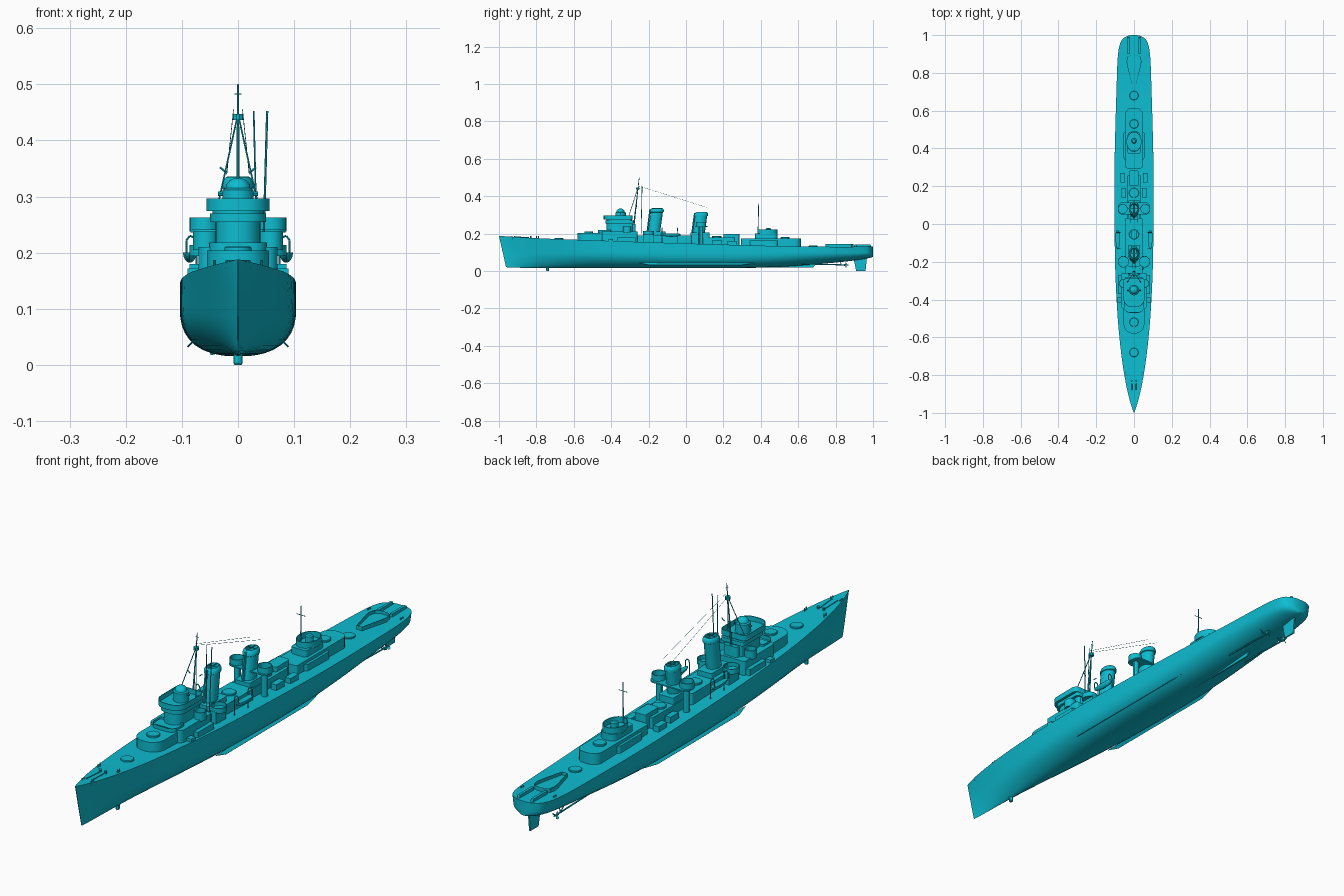
import bpy, bmesh, math
from mathutils import Vector

if "Cube" in bpy.data.objects:
    bpy.data.objects.remove(bpy.data.objects["Cube"])

mat = bpy.data.materials.new("ship_teal")
mat.diffuse_color = (0.004, 0.51, 0.64, 1)
mat.use_nodes = True
mat.node_tree.nodes["Principled BSDF"].inputs["Base Color"].default_value = mat.diffuse_color


def add(name, verts, faces):
    me = bpy.data.meshes.new(name)
    me.from_pydata([tuple(v) for v in verts], [], faces)
    bm = bmesh.new()
    bm.from_mesh(me)
    bmesh.ops.recalc_face_normals(bm, faces=bm.faces)
    bm.to_mesh(me)
    bm.free()
    me.materials.append(mat)
    ob = bpy.data.objects.new(name, me)
    bpy.context.collection.objects.link(ob)
    return ob


def loft(name, rings):
    """Join closed rings of equal length and cap both ends."""
    n = len(rings[0])
    verts = [p for r in rings for p in r]
    faces = [(k * n + i, k * n + (i + 1) % n, (k + 1) * n + (i + 1) % n, (k + 1) * n + i)
             for k in range(len(rings) - 1) for i in range(n)]
    faces += [tuple(range(n)), tuple(range(len(verts) - n, len(verts)))]
    return add(name, verts, faces)


def lathe(name, x, y, prof, seg=20, rake=0.0, sy=1.0):
    """Turned shape from (radius, z) pairs; rake leans it aft, sy stretches it along the ship."""
    z0 = prof[0][1]
    return loft(name, [[(x + r * math.cos(a), y + rake * (z - z0) + sy * r * math.sin(a), z)
                        for a in (2 * math.pi * i / seg for i in range(seg))] for r, z in prof])


def tub(name, x, y, z0, z1, r, sy=1.0, t=0.003, floor=0.004):
    return lathe(name, x, y, [(r, z0), (r, z1), (r - t, z1), (r - t, z0 + floor)], 24, 0, sy)


def plan(y0, y1, w, rf, ra, d=0.0):
    """Rounded plan outline; rf and ra are the lengths of the rounded front and back corners."""
    pts = []
    for sx, yc, r, a0 in ((1, y0 + rf, rf, -90), (1, y1 - ra, ra, 0), (-1, y1 - ra, ra, 90), (-1, y0 + rf, rf, 180)):
        for i in range(6):
            a = math.radians(a0 + 18 * i)
            q = min(r, w * 0.98)
            s = (r - d) / r
            pts.append((sx * (w - q) + q * math.cos(a) * (1 - d / w), yc + r * s * math.sin(a)))
    return pts


def house(name, y0, y1, w, z0, z1, rf=0.008, ra=0.008):
    o = plan(y0, y1, w, rf, ra)
    return loft(name, [[(x, y, z) for x, y in o] for z in (z0, z1)])


def walled(name, y0, y1, w, z0, z1, rf, ra, t=0.003, floor=0.003):
    o, i = plan(y0, y1, w, rf, ra), plan(y0, y1, w, rf, ra, t)
    return loft(name, [[(x, y, z) for x, y in p] for p, z in ((o, z0), (o, z1), (i, z1), (i, z0 + floor))])


def prism(name, pts, x0, x1):
    """Side profile of (y, z) points extruded across x."""
    return loft(name, [[(x, y, z) for y, z in pts] for x in (x0, x1)])


def rod(name, a, b, r, seg=8, r2=None):
    a, b = Vector(a), Vector(b)
    q = (b - a).to_track_quat('Z', 'Y')
    ring = [Vector((math.cos(2 * math.pi * i / seg), math.sin(2 * math.pi * i / seg), 0)) for i in range(seg)]
    return loft(name, [[p + q @ (v * s) for v in ring] for p, s in ((a, r), (b, r2 or r))])


# Hull stations: y, deck half-width, deck z, keel z, half-width at z 0.1, fullness
ST = [(-1, .001, .188, .02, .001, 1.3), (-.95, .018, .184, .018, .009, 1.3), (-.85, .042, .178, .016, .028, 1.35),
      (-.7, .066, .171, .015, .053, 1.5), (-.5, .086, .164, .015, .08, 1.75), (-.25, .099, .155, .015, .098, 2.1),
      (0, .103, .147, .015, .103, 2.4), (.3, .103, .138, .016, .103, 2.4), (.5, .099, .133, .022, .099, 2.2),
      (.7, .093, .13, .036, .092, 2), (.85, .088, .129, .05, .083, 2), (.93, .08, .13, .061, .074, 2.1),
      (.975, .064, .131, .068, .06, 2.1), (.995, .036, .131, .073, .033, 2.1), (1, .012, .131, .076, .01, 2.1)]


def section(s):
    y, b, zd, zk, bw, p = s
    half = []
    for i in range(10):
        u = math.cos(i / 9 * math.pi / 2)
        half.append((bw * max(0, 1 - u ** p) ** (1 / p), 0.1 - (0.1 - zk) * u))
    half += [(bw + (b - bw) * t, 0.1 + (zd - 0.1) * t) for t in (0.33, 0.67, 1)]
    rake = 0.038 * max(0, 1 - (y + 1) / 0.25)
    pos = [(x, y + rake * (zd - z) / (zd - zk), z) for x, z in half]
    return pos + [(-x, yy, z) for x, yy, z in reversed(pos[1:])]


stations = []
for k in range(len(ST) - 1):
    P = [ST[max(0, k - 1)], ST[k], ST[k + 1], ST[min(len(ST) - 1, k + 2)]]
    for t in (0, .25, .5, .75):
        stations.append([0.5 * (2 * b + (c - a) * t + (2 * a - 5 * b + 4 * c - d) * t * t
                                + (3 * b - a - 3 * c + d) * t ** 3) for a, b, c, d in zip(*P)])
stations.append(ST[-1])
loft("hull", [section(s) for s in stations])

# Underwater fittings
prism("skeg", [(.2, .03), (.2, .016), (.68, .019), (.7, .045)], -.003, .003)
prism("rudder", [(.895, .07), (.91, .0), (.96, .0), (.967, .07)], -.003, .003)
lathe("sonar_dome", 0, -.74, [(.006, 0), (.008, .003), (.008, .025)], 12)
for s in (-1, 1):
    loft("bilge_keel", [[(s * .078, y, .042), (s * (.078 + d), y, .042 - d), (s * (.08 + d), y, .044 - d),
                         (s * .08, y, .044)] for y, d in ((-.25, .001), (-.2, .011), (.3, .011), (.38, .001))])
    rod("propeller_shaft", (s * .04, .45, .042), (s * .04, .86, .032), .003)
    rod("propeller_hub", (s * .04, .845, .032), (s * .04, .87, .032), .005, 10, .002)
    for x in (.025, .055):
        rod("shaft_strut", (s * .04, .83, .033), (s * x, .82, .07), .002, 6)
    for i in range(3):
        a = i * 2 * math.pi / 3
        c, n = math.cos(a), math.sin(a)
        add("propeller_blade", [(s * .04 + r * c - w * n, .855 + w * .6, .032 + r * n + w * c)
                                for r, w in ((.003, -.002), (.012, -.006), (.017, 0), (.012, .006), (.003, .002))],
            [(0, 1, 2, 3, 4)])

# Forward deckhouse and bridge
house("forward_deckhouse", -.58, -.38, .055, .14, .204, .05, .008)
house("upper_forward_deckhouse", -.45, -.26, .07, .14, .21, .02, .01)
walled("forward_gun_screen", -.47, -.40, .052, .2, .218, .03, .008)
house("bridge_tower", -.425, -.285, .04, .2, .27, .04, .01)
house("bridge_deck", -.43, -.28, .05, .255, .27, .04, .012)
walled("bridge_screen", -.44, -.285, .056, .274, .296, .045, .02)
house("bridge_screen_base", -.425, -.29, .045, .265, .276, .04, .015)
lathe("director_base", 0, -.35, [(.028, .275), (.028, .312), (.022, .315)], 24)
lathe("director_dome", 0, -.35, [(.022, .314), (.021, .321), (.015, .329), (.006, .333)], 24)
for s in (-1, 1):
    tub("bridge_wing_tub", s * .058, -.315, .205, .238, .022)
    rod("rangefinder_arm", (0, -.35, .305), (s * .036, -.35, .305), .004)
    house("signal_locker", -.3, -.27, .03, .2, .25)

# Midship deckhouses
house("midship_deckhouse", -.27, .03, .048, .12, .19)
house("funnel_base_forward", -.225, -.11, .032, .18, .21)
house("midship_aft_deckhouse", .02, .26, .036, .12, .18)
house("funnel_base_aft", .025, .125, .032, .17, .205)
house("midship_locker", .2, .285, .024, .12, .198)
for s in (-1, 1):
    for y0, y1, x, z in ((-.37, -.27, .074, .18), (-.23, -.17, .055, .2), (.14, .19, .055, .165), (.22, .27, .06, .16)):
        prism("side_locker", [(y0, .13), (y0, z), (y1, z), (y1, .13)], s * (x - .012), s * (x + .012))

# Funnels with open tops
for name, y, z0, z1 in (("forward_funnel", -.172, .2, .335), ("aft_funnel", .067, .195, .315)):
    lathe(name, 0, y, [(.025, z0), (.025, z1 - .022), (.028, z1 - .02), (.028, z1 - .012), (.025, z1 - .004),
                       (.021, z1), (.019, z1), (.019, z1 - .025)], 24, .14, 1.3)
    rod("steam_pipe", (0, y - .036, z0), (0, y - .02, z1 - .005), .004)
    rod("cap_bar_long", (0, y - .012, z1 - .001), (0, y + .046, z1 - .001), .0015, 6)
    rod("cap_bar_cross", (-.02, y + .017, z1 - .001), (.02, y + .017, z1 - .001), .0015, 6)

# Midship gun tubs, boats and davits
house("tub_catwalk", .05, .115, .085, .236, .241, .025, .025)
for s in (-1, 1):
    tub("forward_side_tub", s * .056, -.2, .194, .214, .03)
    tub("aft_side_tub", s * .06, .08, .238, .263, .026)
    lathe("tub_trunk", s * .058, .08, [(.012, .13), (.012, .24)], 12)
    loft("boat", [[(s * .086 + w * math.cos(a), y, .2 + (h * math.sin(a) if a > math.pi else 0))
                   for a in (math.pi * (1 + i / 8) for i in range(9))]
                  for y, w, h in ((-.135, .001, .004), (-.12, .008, .013), (-.085, .012, .018),
                                  (-.05, .011, .016), (-.035, .006, .01))])
    for y in (-.128, -.045):
        path = [(.074, .14), (.074, .215), (.078, .227), (.086, .23), (.092, .222), (.092, .2)]
        for (x0, z0), (x1, z1) in zip(path, path[1:]):
            rod("davit", (s * x0, y, z0), (s * x1, y, z1), .002, 6)

# Aft deckhouse and control position
house("aft_deckhouse", .295, .615, .046, .11, .174, .01, .035)
house("aft_deckhouse_wide", .34, .49, .056, .11, .162, .015, .015)
house("aft_control_house", .37, .49, .034, .17, .2, .012, .025)
tub("aft_control_tub", 0, .435, .195, .222, .04, 1.35)
lathe("aft_director", 0, .44, [(.014, .195), (.014, .225), (.009, .229)], 16)

# Gun and torpedo mount rings
for y, z, r in ((-.68, .168, .024), (-.52, .203, .024), (.53, .173, .024), (.68, .128, .024),
                (-.055, .189, .026), (.165, .179, .026)):
    lathe("mount_ring", 0, y, [(r, z - .01), (r, z + .006), (r - .002, z + .008)], 24)

# Masts, poles and wires
rod("main_mast", (0, -.285, .19), (0, -.25, .5), .0045, 8, .0015)
lathe("mast_platform", 0, -.257, [(.01, .436), (.01, .447)], 10)
rod("mast_crosspiece", (-.006, -.252, .483), (.006, -.252, .483), .001, 6)
for s in (-1, 1):
    rod("mast_leg", (0, -.256, .447), (s * .037, -.31, .28), .0016, 6)
    rod("mast_bracket", (s * .02, -.265, .342), (s * .032, -.265, .352), .002, 6)
rod("whip_aerial_inner", (.034, -.24, .2), (.028, -.235, .452), .0015, 6)
rod("whip_aerial_outer", (.045, -.24, .2), (.052, -.235, .452), .002, 6)
rod("aft_mast", (0, .385, .17), (0, .388, .36), .003, 8, .0015)
rod("aft_mast_yard", (-.018, .387, .325), (.018, .387, .325), .0012, 6)
for s in (-1, 1):
    rod("aerial_wire", (s * .008, -.255, .455), (s * .02, .11, .34), .0006, 4)

# Foredeck and stern fittings
for s in (-1, 1):
    lathe("capstan", s * .012, -.83, [(.004, .17), (.004, .184), (.006, .187)], 10)
    rod("anchor_chain", (s * .01, -.84, .179), (s * .012, -.915, .183), .0018, 6)
    for y, x in ((-.93, .02), (-.8, .042), (.9, .07)):
        z = .18 if y < 0 else .129
        for d in (0, .012):
            lathe("bollard", s * x, y + d, [(.0025, z - .008), (.0025, z + .007)], 8)
    prism("breakwater", [(-.415, .15), (-.415, .172), (-.39, .172), (-.39, .15)], s * .07, s * .09)
    prism("stern_rack", [(.9, .125), (.9, .142), (.985, .142), (.99, .13)], s * .024, s * .034)
loft("stern_tub", [[(k * x, y + o, z) for x, y in
                    ((.012, .745), (.034, .83), (.04, .86), (.034, .885), (.018, .895),
                     (-.018, .895), (-.034, .885), (-.04, .86), (-.034, .83), (-.012, .745))]
                   for k, z, o in ((1, .122, 0), (1, .145, 0), (.92, .145, 0), (.92, .133, 0))])

# Smooth curved surfaces, keep edges sharp
for ob in bpy.context.collection.objects:
    ob.select_set(True)
    bpy.context.view_layer.objects.active = ob
bpy.ops.object.shade_smooth_by_angle(angle=math.radians(30))
